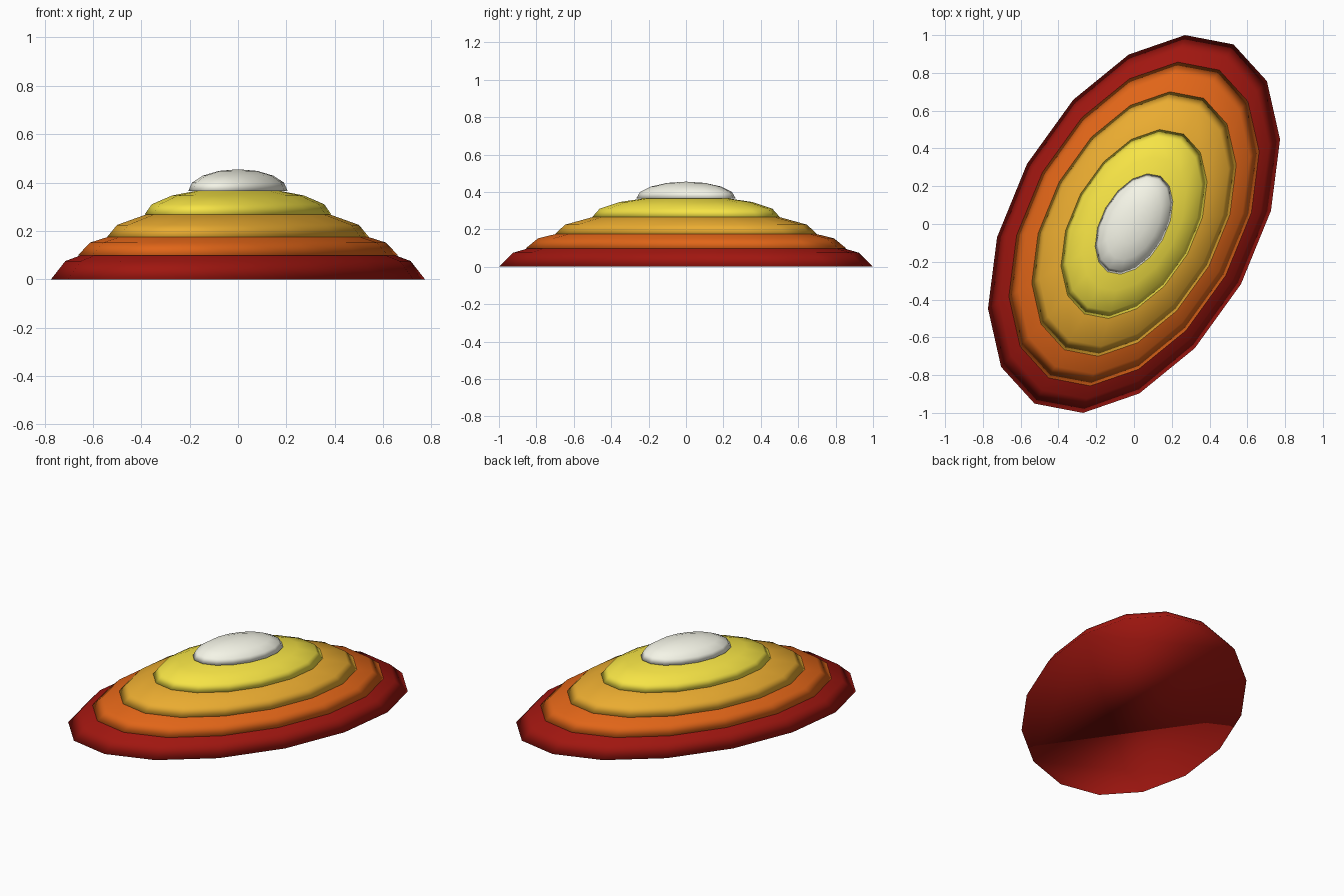
import bpy, bmesh
from math import sin, cos, pi

if "Cube" in bpy.data.objects:
    bpy.data.objects.remove(bpy.data.objects["Cube"])

SEG = 16
# conjugate half-axes of the skewed elliptical outline
A = (0.27, 1.0)
B = (0.725, 0.07)


def dome(name, scale, z, height, color):
    bm = bmesh.new()
    rings = []
    for k in range(4):
        lat = k * pi / 8
        r, h = scale * cos(lat), z + height * sin(lat)
        ring = []
        for i in range(SEG):
            t = 2 * pi * i / SEG
            c, s = r * cos(t), r * sin(t)
            ring.append(bm.verts.new((A[0] * c + B[0] * s, A[1] * c + B[1] * s, h)))
        rings.append(ring)
    apex = bm.verts.new((0, 0, z + height))
    for i in range(SEG):
        j = (i + 1) % SEG
        for lo, hi in zip(rings, rings[1:]):
            bm.faces.new((lo[i], lo[j], hi[j], hi[i]))
        bm.faces.new((rings[-1][i], rings[-1][j], apex))
    # flat underside
    bm.faces.new(rings[0])
    bmesh.ops.recalc_face_normals(bm, faces=bm.faces)
    for f in bm.faces:
        f.smooth = True
    me = bpy.data.meshes.new(name)
    bm.to_mesh(me)
    bm.free()
    mat = bpy.data.materials.new(name + "_color")
    mat.diffuse_color = (*color, 1)
    mat.use_nodes = True
    mat.node_tree.nodes["Principled BSDF"].inputs["Base Color"].default_value = mat.diffuse_color
    me.materials.append(mat)
    bpy.context.collection.objects.link(bpy.data.objects.new(name, me))


# stacked domes, largest at the bottom: name, outline scale, base z, height, colour
for layer in (
    ("base_dome", 1.0, 0.0, 0.196, (0.35, 0.008, 0.005)),
    ("second_dome", 0.857, 0.098, 0.14, (0.75, 0.13, 0.009)),
    ("third_dome", 0.70, 0.175, 0.13, (0.82, 0.41, 0.03)),
    ("fourth_dome", 0.50, 0.267, 0.112, (0.92, 0.77, 0.06)),
    ("top_dome", 0.266, 0.365, 0.09, (0.91, 0.91, 0.80)),
):
    dome(*layer)
